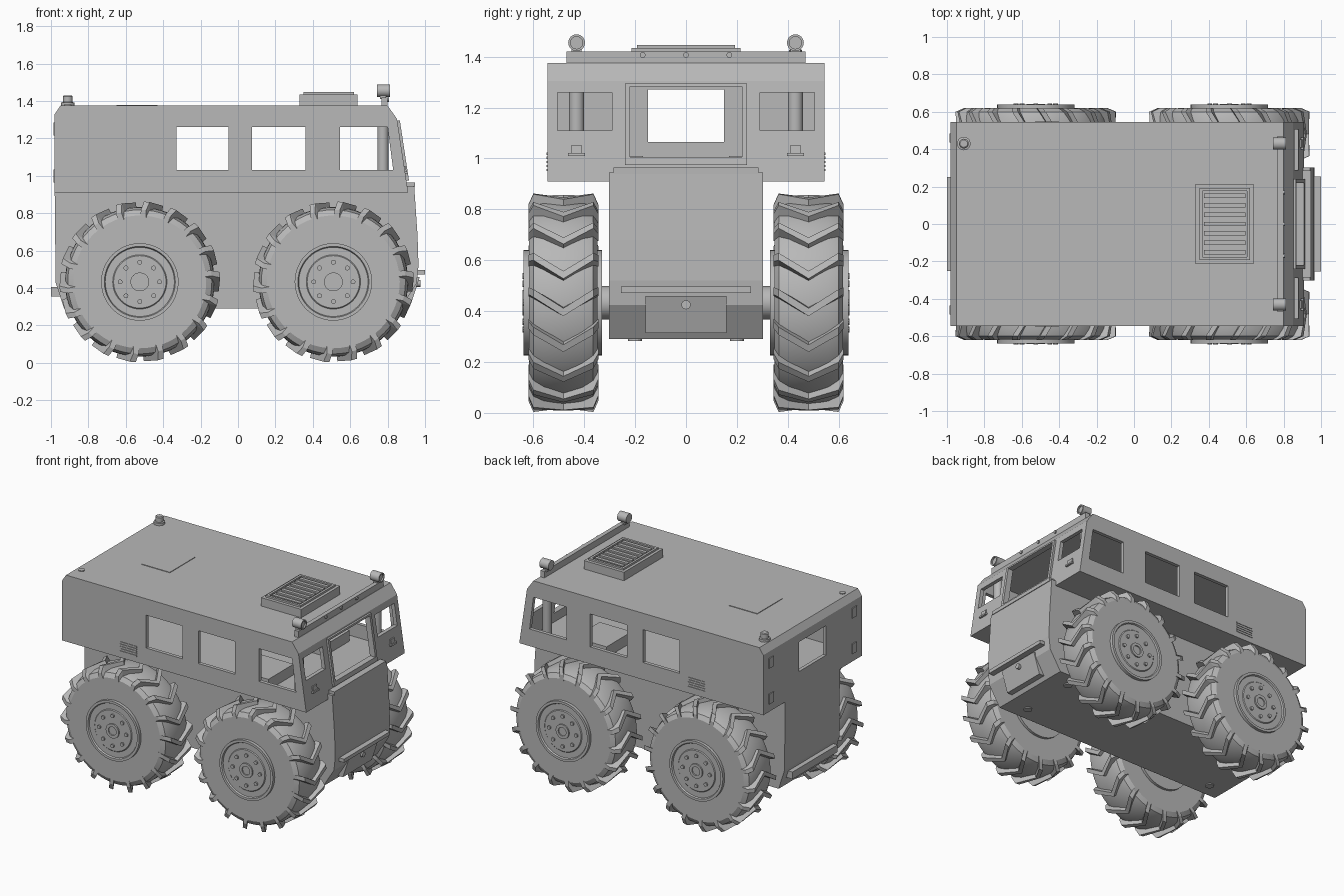
import bpy, bmesh, math
from mathutils import Matrix, Vector

if "Cube" in bpy.data.objects:
    bpy.data.objects.remove(bpy.data.objects["Cube"])

paint = bpy.data.materials.new("plain_grey")
paint.diffuse_color = (0.48, 0.48, 0.48, 1)
paint.use_nodes = True
paint.node_tree.nodes["Principled BSDF"].inputs["Base Color"].default_value = paint.diffuse_color


def finish(name, bm, smooth=False):
    bmesh.ops.recalc_face_normals(bm, faces=bm.faces)
    me = bpy.data.meshes.new(name)
    bm.to_mesh(me)
    bm.free()
    me.materials.append(paint)
    ob = bpy.data.objects.new(name, me)
    bpy.context.collection.objects.link(ob)
    if smooth:
        bpy.ops.object.select_all(action='DESELECT')
        ob.select_set(True)
        bpy.context.view_layer.objects.active = ob
        bpy.ops.object.shade_smooth_by_angle(angle=math.radians(25))
    return ob


def add_prism(bm, pts, y0, y1):
    """Side profile of (x, z) points drawn out from y0 to y1."""
    a = [bm.verts.new((x, y0, z)) for x, z in pts]
    b = [bm.verts.new((x, y1, z)) for x, z in pts]
    bm.faces.new(a)
    bm.faces.new(b)
    for i in range(len(pts)):
        j = (i + 1) % len(pts)
        bm.faces.new((a[i], a[j], b[j], b[i]))


def prism(name, pts, y0, y1):
    bm = bmesh.new()
    add_prism(bm, pts, y0, y1)
    return finish(name, bm)


def add_box(bm, x0, x1, y0, y1, z0, z1):
    add_prism(bm, [(x0, z0), (x1, z0), (x1, z1), (x0, z1)], y0, y1)


def boxes(name, *dims):
    bm = bmesh.new()
    for d in dims:
        add_box(bm, *d)
    return finish(name, bm)


def add_lathe(bm, profile, n, matrix):
    """Spin (radius, height) points about z, cap both ends, then place."""
    rings = [[bm.verts.new(matrix @ Vector((r * math.cos(t), r * math.sin(t), h)))
              for t in (2 * math.pi * i / n for i in range(n))] for r, h in profile]
    for a, b in zip(rings, rings[1:]):
        for i in range(n):
            j = (i + 1) % n
            bm.faces.new((a[i], a[j], b[j], b[i]))
    bm.faces.new(rings[0])
    bm.faces.new(rings[-1])


def lathe(name, profile, n, matrix):
    bm = bmesh.new()
    add_lathe(bm, profile, n, matrix)
    return finish(name, bm, True)


def at(x, y, z, axis='Z'):
    rot = {'Z': Matrix(), 'Y': Matrix.Rotation(-math.pi / 2, 4, 'X'),
           'X': Matrix.Rotation(math.pi / 2, 4, 'Y')}[axis]
    return Matrix.Translation((x, y, z)) @ rot


def front_x(z):
    """Depth of the sloping cab front at height z."""
    return 0.85 + (1.305 - z) * 0.152


def front_plate(bm, y0, y1, z0, z1, t):
    add_prism(bm, [(front_x(z0) - 0.01, z0), (front_x(z0) + t, z0),
                   (front_x(z1) + t, z1), (front_x(z1) - 0.01, z1)], y0, y1)


# Hollow cabin with window openings
cabin = prism("cabin", [(-0.98, 0.91), (0.91, 0.91), (0.85, 1.305), (0.80, 1.375),
                        (-0.95, 1.375), (-0.98, 1.33)], -0.545, 0.545)
cutters = [prism("cabin_hollow", [(-0.955, 0.935), (0.878, 0.935), (0.825, 1.295),
                                  (0.785, 1.35), (-0.94, 1.35), (-0.955, 1.32)], -0.52, 0.52)]
for x0, x1 in ((-0.33, -0.05), (0.075, 0.36)):
    cutters.append(boxes("side_window_cut", (x0, x1, -0.7, 0.7, 1.03, 1.26)))
cutters.append(prism("front_side_window_cut", [(0.545, 1.03), (0.83, 1.03), (0.80, 1.26),
                                               (0.545, 1.26)], -0.7, 0.7))
cutters.append(boxes("windshield_cut", (0.7, 1.1, -0.22, 0.22, 1.005, 1.283)))
cutters.append(boxes("rear_window_cut", (-1.1, -0.8, -0.15, 0.15, 1.065, 1.272)))
for y0, y1 in ((-0.505, -0.29), (0.29, 0.505)):
    cutters.append(boxes("corner_window_cut", (0.7, 1.1, y0, y1, 1.11, 1.26)))
for c in cutters:
    m = cabin.modifiers.new(c.name, 'BOOLEAN')
    m.object, m.operation, m.solver = c, 'DIFFERENCE', 'EXACT'
    c.hide_render = True
    c.hide_set(True)

# Narrow lower hull between the wheels
prism("lower_hull", [(-0.98, 0.915), (-0.975, 0.43), (-0.93, 0.29), (0.87, 0.29), (0.955, 0.425),
                     (0.965, 0.52), (0.96, 0.68), (0.942, 0.945), (0.89, 0.945), (0.88, 0.915)],
      -0.303, 0.303)
boxes("hood_lip", (0.90, 0.947, -0.285, 0.285, 0.94, 0.965))
boxes("front_step", (0.955, 1.0, -0.255, 0.255, 0.472, 0.497))
boxes("rear_bumper", (-1.0, -0.95, -0.25, 0.25, 0.355, 0.405))
prism("winch_plate", [(0.87, 0.315), (0.925, 0.315), (0.972, 0.46), (0.93, 0.46)], -0.16, 0.16)
lathe("tow_eye", [(0.018, 0), (0.018, 0.03)], 16, at(0.945, 0, 0.425, 'X'))
bm = bmesh.new()
for x in (-0.8, 0.72):
    for y in (-0.2, 0.2):
        add_lathe(bm, [(0.028, 0), (0.028, 0.01)], 16, at(x, y, 0.283))
finish("belly_plugs", bm)

# Windshield frame and front fittings
bm = bmesh.new()
for s in (-1, 1):
    front_plate(bm, min(s * 0.22, s * 0.24), max(s * 0.22, s * 0.24), 0.975, 1.295, 0.014)
front_plate(bm, -0.22, 0.22, 0.975, 1.005, 0.014)
front_plate(bm, -0.22, 0.22, 1.283, 1.295, 0.014)
finish("windshield_frame", bm)
bm = bmesh.new()
for s in (-1, 1):
    y = s * 0.43
    front_plate(bm, y - 0.033, y + 0.033, 1.01, 1.022, 0.014)
    front_plate(bm, y - 0.022, y + 0.022, 1.022, 1.052, 0.008)
finish("marker_lights", bm)

# Side vents and tail lights
bm = bmesh.new()
for s in (-1, 1):
    for i in range(5):
        z = 0.95 + i * 0.016
        add_box(bm, -0.53, -0.40, s * 0.545 - 0.004, s * 0.545 + 0.004, z, z + 0.009)
finish("side_vents", bm)
boxes("tail_lights", *[(-0.986, -0.97, s * 0.46 - 0.025, s * 0.46 + 0.025, z - 0.035, z + 0.035)
                       for s in (-1, 1) for z in (1.0, 1.25)])

# Roof: vent box with slats, hatch outline, beacon, plug
boxes("roof_vent", (0.33, 0.64, -0.215, 0.215, 1.37, 1.434))
rims = [(0.35, 0.62, s * 0.185 - 0.008, s * 0.185 + 0.008, 1.43, 1.447) for s in (-1, 1)]
rims += [(x, x + 0.016, -0.185, 0.185, 1.43, 1.447) for x in (0.35, 0.604)]
boxes("vent_slats", *rims, *[(0.375, 0.595, y - 0.012, y + 0.012, 1.43, 1.445)
                            for y in [-0.15 + 0.05 * i for i in range(7)]])
boxes("roof_hatch", (-0.65, -0.43, -0.14, 0.14, 1.37, 1.379))
lathe("beacon", [(0.036, 0), (0.036, 0.022), (0.026, 0.024), (0.026, 0.055), (0.02, 0.06)],
      20, at(-0.91, 0.43, 1.37))
lathe("roof_plug", [(0.02, 0), (0.02, 0.008)], 16, at(-0.91, -0.43, 1.373))

# Light bar with lamps, and the cab posts below
boxes("light_bar", (0.768, 0.798, -0.47, 0.47, 1.37, 1.42))
bm = bmesh.new()
for y in (-0.17, 0, 0.17):
    add_lathe(bm, [(0.011, 0), (0.011, 0.01)], 12, at(0.796, y, 1.407, 'X'))
finish("bar_bolts", bm)
for s in (-1, 1):
    y = s * 0.43
    lathe("roof_lamp", [(0.033, 0), (0.033, 0.07), (0.024, 0.07), (0.024, 0.06), (0.01, 0.06)],
          24, at(0.742, y, 1.455, 'X'))
    boxes("lamp_bracket", (0.76, 0.79, y - 0.02, y + 0.02, 1.41, 1.43))
    lathe("cab_post", [(0.03, 0), (0.03, 0.43)], 20, at(0.775, y, 0.93))
    boxes("front_seat", (0.30, 0.55, y - 0.14 - s * 0.12, y + 0.14 - s * 0.12, 0.93, 1.01))

# Wheels: chevron lugs as (offset from tyre middle, sweep angle, inner and outer radius)
MID, LUGS = 0.482, 18
SECTIONS = [(-0.138, 12, 0.345, 0.385), (-0.118, 10, 0.375, 0.430), (0, 0, 0.385, 0.425),
            (0.118, 10, 0.375, 0.430), (0.138, 12, 0.345, 0.385)]


def lugs(name, wx, s):
    bm = bmesh.new()
    for k in range(LUGS):
        rows = []
        for dy, sweep, r0, r1 in SECTIONS:
            row = []
            for r, w in ((r0, -2.6), (r1, -2.1), (r1, 2.1), (r0, 2.6)):
                t = math.radians(k * 360 / LUGS + sweep + w - 5)
                row.append(bm.verts.new((wx + r * math.cos(t), s * MID + dy,
                                         0.433 + r * math.sin(t))))
            rows.append(row)
        for a, b in zip(rows, rows[1:]):
            for i in range(4):
                j = (i + 1) % 4
                bm.faces.new((a[i], a[j], b[j], b[i]))
        bm.faces.new(rows[0])
        bm.faces.new(rows[-1])
    return finish(name, bm)


TYRE = [(0.20, 0.348), (0.355, 0.348), (0.385, 0.365), (0.398, 0.405), (0.40, 0.482),
        (0.398, 0.56), (0.385, 0.60), (0.355, 0.617), (0.20, 0.617)]
HUB = [(0.207, 0.33), (0.207, 0.638), (0.19, 0.638), (0.185, 0.628), (0.145, 0.628),
       (0.14, 0.633), (0.05, 0.633), (0.05, 0.642), (0.03, 0.642), (0.03, 0.634)]
for wx in (-0.525, 0.51):
    for s in (-1, 1):
        place = at(wx, 0, 0.433, 'Y') @ Matrix.Diagonal((1, 1, s, 1))
        lathe("tyre", TYRE, 64, place)
        lugs("tread_lugs", wx, s)
        lathe("hub", HUB, 48, place)
        lathe("axle", [(0.065, 0.28), (0.065, 0.34)], 24, place)
        bm = bmesh.new()
        for k in range(8):
            t = k * math.pi / 4
            spot = Matrix.Translation((0.105 * math.cos(t), 0.105 * math.sin(t), 0))
            add_lathe(bm, [(0.013, 0.62), (0.013, 0.643)], 10, place @ spot)
        finish("wheel_bolts", bm)
